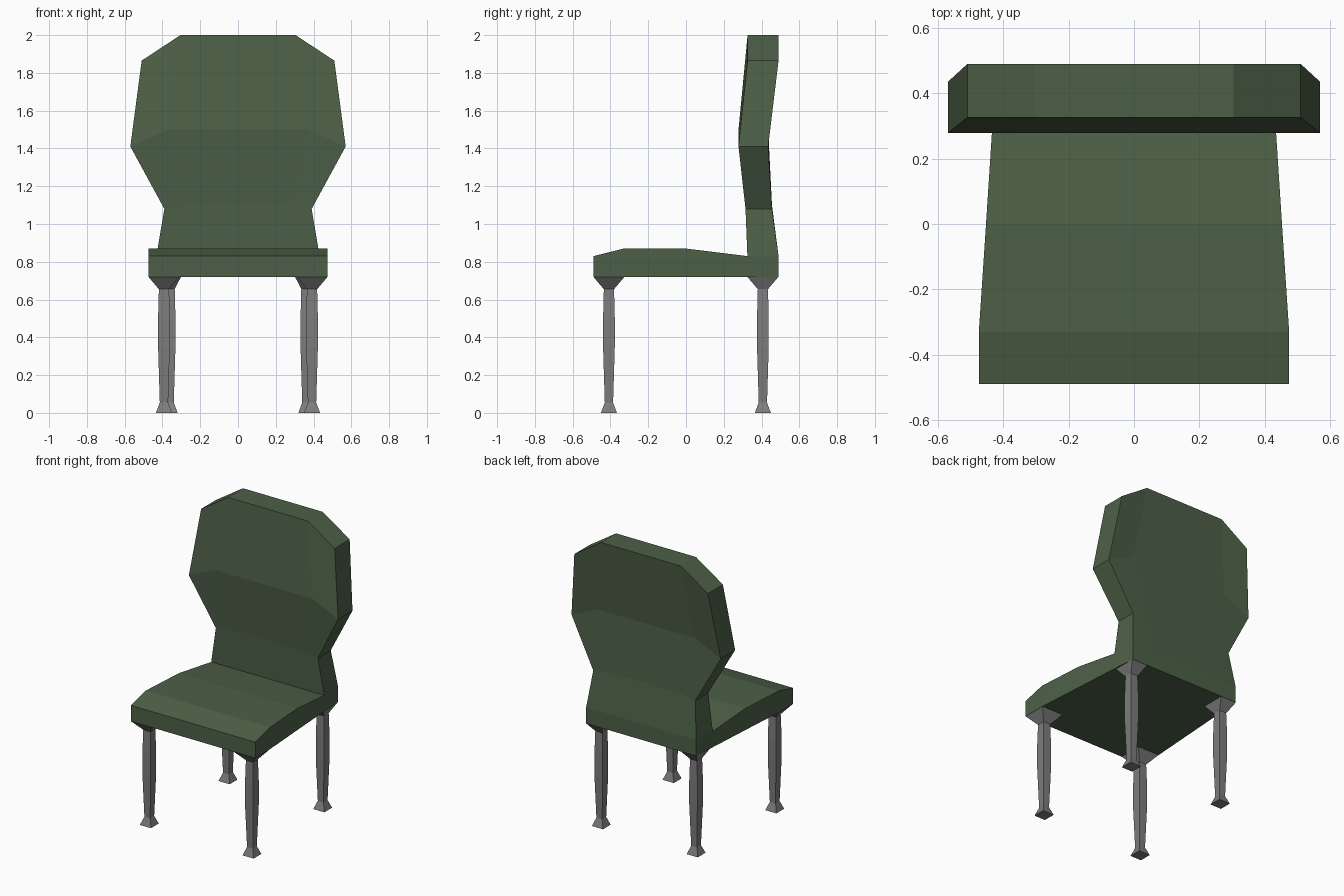
import bpy, bmesh

if "Cube" in bpy.data.objects:
    bpy.data.objects.remove(bpy.data.objects["Cube"])


def material(name, rgb):
    m = bpy.data.materials.new(name)
    m.diffuse_color = (*rgb, 1)
    m.use_nodes = True
    m.node_tree.nodes["Principled BSDF"].inputs["Base Color"].default_value = m.diffuse_color
    return m


GREEN = material("green upholstery", (0.074, 0.118, 0.063))
GREY = material("grey metal", (0.205, 0.205, 0.205))


def loft(name, rings, mat, cap_start=None, cap_end=None, skip=()):
    """Join equal-sized rings of points; skip holds (strip, side) faces to leave open."""
    bm = bmesh.new()
    rows = [[bm.verts.new(p) for p in ring] for ring in rings]
    n = len(rows[0])
    for s, (a, b) in enumerate(zip(rows, rows[1:])):
        for k in range(n):
            if (s, k) not in skip:
                j = (k + 1) % n
                bm.faces.new((a[k], a[j], b[j], b[k]))
    for row, caps in ((rows[0], cap_start), (rows[-1], cap_end)):
        for cap in caps or ():
            bm.faces.new([row[k] for k in cap])
    bmesh.ops.recalc_face_normals(bm, faces=bm.faces)
    mesh = bpy.data.meshes.new(name)
    bm.to_mesh(mesh)
    bm.free()
    mesh.materials.append(mat)
    ob = bpy.data.objects.new(name, mesh)
    bpy.context.collection.objects.link(ob)
    return ob


QUAD = [(0, 1, 2, 3)]

# Seat: sections along y (y, half width, top height), open where the backrest stands
sections = [(-0.49, 0.475, 0.83), (-0.33, 0.475, 0.87), (0, 0.453, 0.87),
            (0.325, 0.432, 0.83), (0.49, 0.42, 0.83)]
loft("seat", [[(-x, y, 0.72), (x, y, 0.72), (x, y, z), (-x, y, z)]
              for y, x, z in sections], GREEN, QUAD, QUAD, skip={(3, 2)})

# Backrest: rows of (front outer x, rear outer x, outer z, inner x, inner z, front y, rear y)
back = [(0.432, 0.42, 0.83, 0.30, 0.83, 0.325, 0.49),
        (0.39, 0.39, 1.08, 0.28, 1.10, 0.315, 0.455),
        (0.57, 0.57, 1.41, 0.37, 1.50, 0.278, 0.435),
        (0.51, 0.51, 1.865, 0.305, 2.0, 0.326, 0.49)]
loft("backrest", [[(-fo, f, zo), (-i, f, zi), (i, f, zi), (fo, f, zo),
                   (ro, r, zo), (i, r, zi), (-i, r, zi), (-ro, r, zo)]
                  for fo, ro, zo, i, zi, f, r in back], GREEN,
     cap_end=[(0, 1, 6, 7), (1, 2, 5, 6), (2, 3, 4, 5)])


# Legs: square sections with a flared mount on top and a flared foot
def leg(name, side, cx, cy, mount_x):
    profile = [(0, 0.0425, 0.0425), (0.055, 0.022, 0.022), (0.35, 0.031, 0.031),
               (0.50, 0.031, 0.031), (0.655, 0.027, 0.027), (0.72, mount_x, 0.082)]
    rings = [[(side * cx + u * hx, cy + v * hy, z)
              for u, v in ((-1, -1), (1, -1), (1, 1), (-1, 1))]
             for z, hx, hy in profile]
    loft(name, rings, GREY, QUAD, QUAD)


for label, side in (("left", -1), ("right", 1)):
    leg(f"front_leg_{label}", side, 0.392, -0.408, 0.082)
    leg(f"rear_leg_{label}", side, 0.362, 0.407, 0.06)
